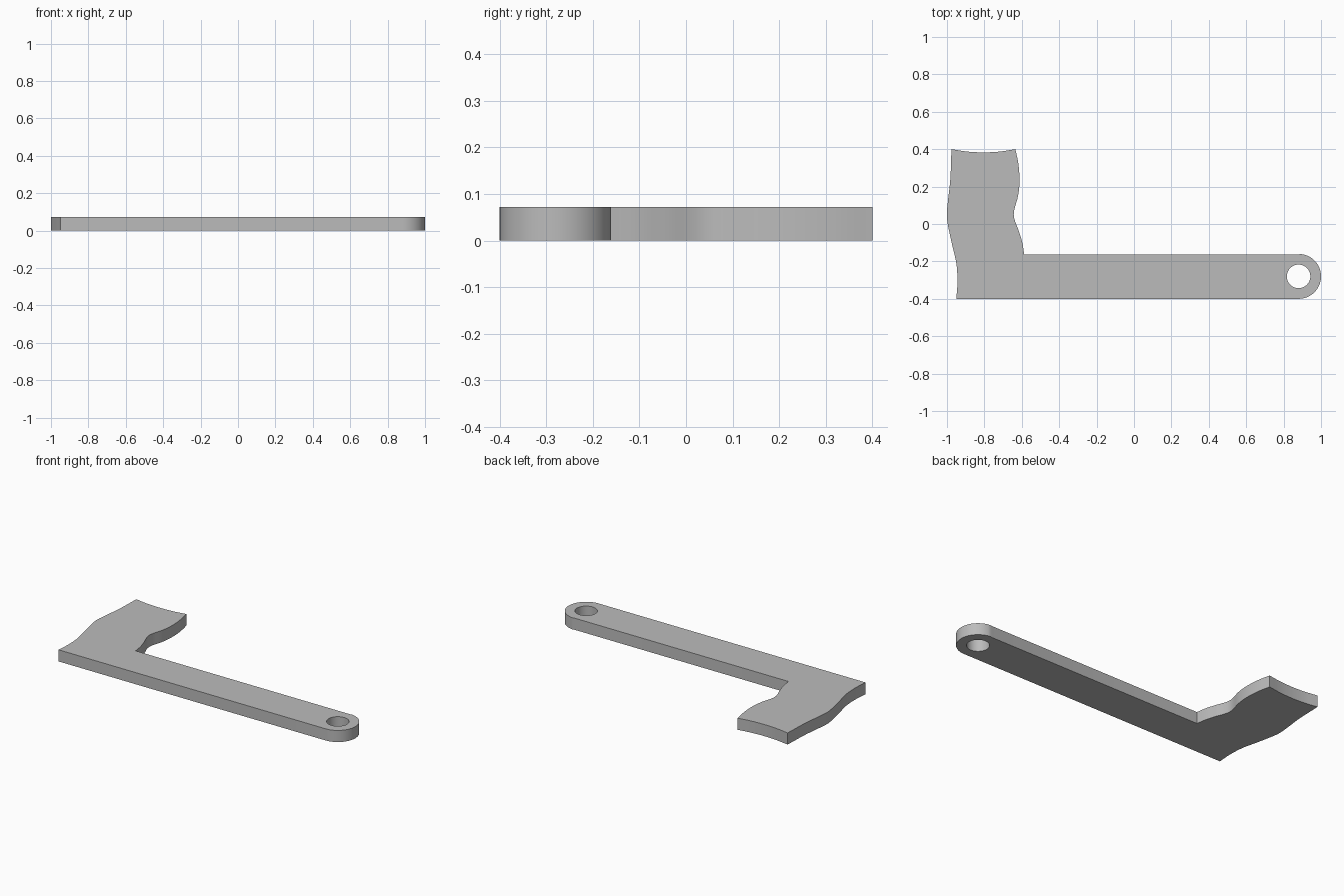
import bpy, bmesh
from math import cos, sin, pi, radians
from mathutils import Vector

cube = bpy.data.objects.get("Cube")
if cube:
    bpy.data.objects.remove(cube, do_unlink=True)

THICKNESS = 0.072
EYE = Vector((0.88, -0.28))
END_RADIUS, HOLE_RADIUS = 0.12, 0.063


def smooth(points, steps=6):
    """Catmull-Rom curve through the points."""
    p = [Vector(q) for q in points]
    p = [2 * p[0] - p[1]] + p + [2 * p[-1] - p[-2]]
    out = []
    for a, b, c, d in zip(p, p[1:], p[2:], p[3:]):
        for i in range(steps):
            t = i / steps
            out.append(0.5 * (2 * b + (c - a) * t + (2 * a - 5 * b + 4 * c - d) * t ** 2
                              + (3 * b - a - 3 * c + d) * t ** 3))
    return out + [p[-2]]


def arc(radius, start, end, count):
    return [EYE + radius * Vector((cos(a), sin(a)))
            for a in (start + (end - start) * i / count for i in range(count + 1))]


# Wavy blade edges, joined to the straight arm and its round end
left_edge = smooth([(-0.976, 0.4), (-0.982, 0.24), (-0.995, 0.12), (-1.0, 0.03),
                    (-0.975, -0.1), (-0.95, -0.21), (-0.944, -0.31), (-0.95, -0.4)])
right_edge = smooth([(-0.587, -0.163), (-0.597, -0.1), (-0.615, -0.04), (-0.643, 0.05),
                     (-0.62, 0.15), (-0.612, 0.23), (-0.618, 0.32), (-0.634, 0.4)])
tip_edge = smooth([(-0.634, 0.4), (-0.72, 0.387), (-0.805, 0.383),
                   (-0.89, 0.387), (-0.976, 0.4)])
round_end = arc(END_RADIUS, -pi / 2, pi / 2, 32)
round_end[-1].y = -0.163
outline = left_edge + round_end + right_edge + tip_edge[1:-1]
hole = arc(HOLE_RADIUS, 0, 2 * pi, 40)[:-1]

# Fill the outline around the hole and extrude it
bm = bmesh.new()
edges = []
for loop in (outline, hole):
    verts = [bm.verts.new((p.x, p.y, 0)) for p in loop]
    edges += [bm.edges.new((v, verts[i - 1])) for i, v in enumerate(verts)]
bmesh.ops.triangle_fill(bm, edges=edges, use_beauty=True)
top = bmesh.ops.extrude_face_region(bm, geom=bm.faces[:])["geom"]
bmesh.ops.translate(bm, vec=(0, 0, THICKNESS),
                    verts=[g for g in top if isinstance(g, bmesh.types.BMVert)])
bmesh.ops.recalc_face_normals(bm, faces=bm.faces[:])

mesh = bpy.data.meshes.new("lever_plate")
bm.to_mesh(mesh)
bm.free()
plate = bpy.data.objects.new("lever_plate", mesh)
bpy.context.collection.objects.link(plate)

grey = bpy.data.materials.new("plain_grey")
grey.use_nodes = True
colour = (0.5, 0.5, 0.5, 1)
grey.diffuse_color = colour
grey.node_tree.nodes["Principled BSDF"].inputs["Base Color"].default_value = colour
mesh.materials.append(grey)

# Smooth curved sides, sharp rims
bpy.ops.object.select_all(action="DESELECT")
plate.select_set(True)
bpy.context.view_layer.objects.active = plate
bpy.ops.object.shade_smooth_by_angle(angle=radians(30))
